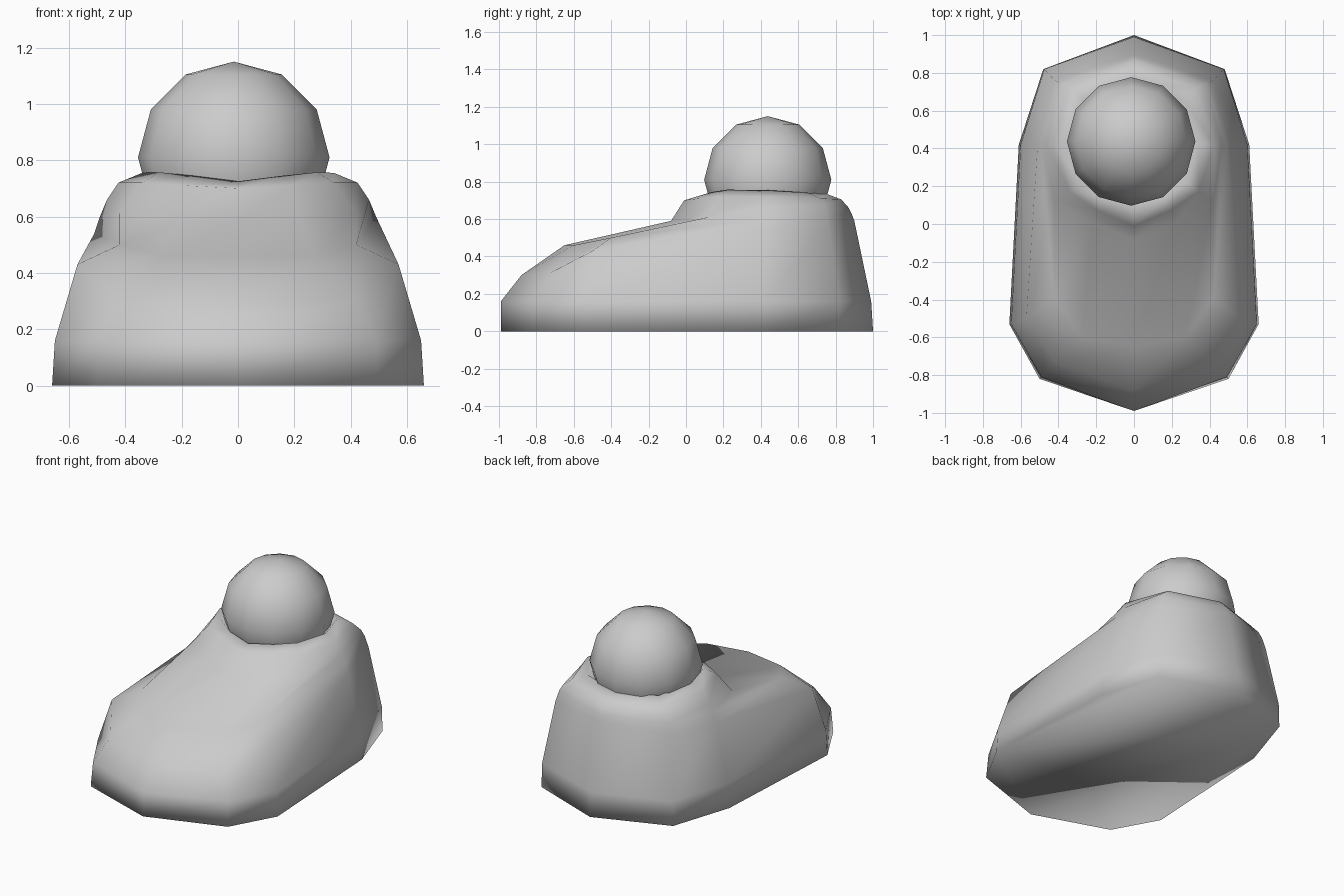
import bpy, bmesh

# Half cross-sections from toe to heel (x, y, z), stacked from sole to collar
SECTIONS = [
    [(0, -.99, 0), (.50, -.82, 0), (.66, -.53, 0), (.61, .42, 0), (.48, .82, 0), (0, 1, 0)],
    [(0, -.99, .16), (.49, -.81, .16), (.65, -.53, .16), (.60, .42, .16), (.475, .82, .16), (0, .99, .16)],
    [(0, -.88, .30), (.42, -.73, .31), (.57, -.50, .43), (.51, .42, .54), (.42, .76, .56), (0, .90, .59)],
    [(0, -.65, .46), (.27, -.60, .46), (.42, -.40, .50), (.49, .42, .60), (.40, .75, .63), (0, .885, .63)],
    [(0, -.08, .59), (.22, .01, .59), (.42, .12, .61), (.465, .42, .66), (.38, .74, .67), (0, .87, .66)],
    [(0, -.01, .70), (.19, .07, .71), (.34, .17, .72), (.425, .42, .72), (.33, .72, .71), (0, .83, .705)],
    [(0, .10, .725), (.16, .14, .745), (.28, .22, .757), (.34, .43, .755), (.26, .66, .74), (0, .75, .735)],
    [(0, .20, .66), (.12, .23, .66), (.20, .29, .66), (.24, .43, .66), (.19, .59, .66), (0, .66, .66)],
]


def finish(name, bm):
    bmesh.ops.recalc_face_normals(bm, faces=bm.faces[:])
    for f in bm.faces:
        f.smooth = True
    mesh = bpy.data.meshes.new(name)
    bm.to_mesh(mesh)
    bm.free()
    ob = bpy.data.objects.new(name, mesh)
    bpy.context.collection.objects.link(ob)
    return ob


# Shoe body: mirrored sections lofted together, closed sole and collar floor
bm = bmesh.new()
rings = []
for half in SECTIONS:
    full = half + [(-x, y, z) for x, y, z in half[-2:0:-1]]
    rings.append([bm.verts.new(p) for p in full])
n = len(rings[0])
for lower, upper in zip(rings, rings[1:]):
    for i in range(n):
        j = (i + 1) % n
        bm.faces.new((lower[i], lower[j], upper[j], upper[i]))
bm.faces.new(rings[0][::-1])
bm.faces.new(rings[-1])
finish("shoe_body", bm)

# Ball sitting in the collar
bm = bmesh.new()
bmesh.ops.create_uvsphere(bm, u_segments=12, v_segments=6, radius=.34)
ball = finish("ball", bm)
ball.location = (-.015, .437, .81)
